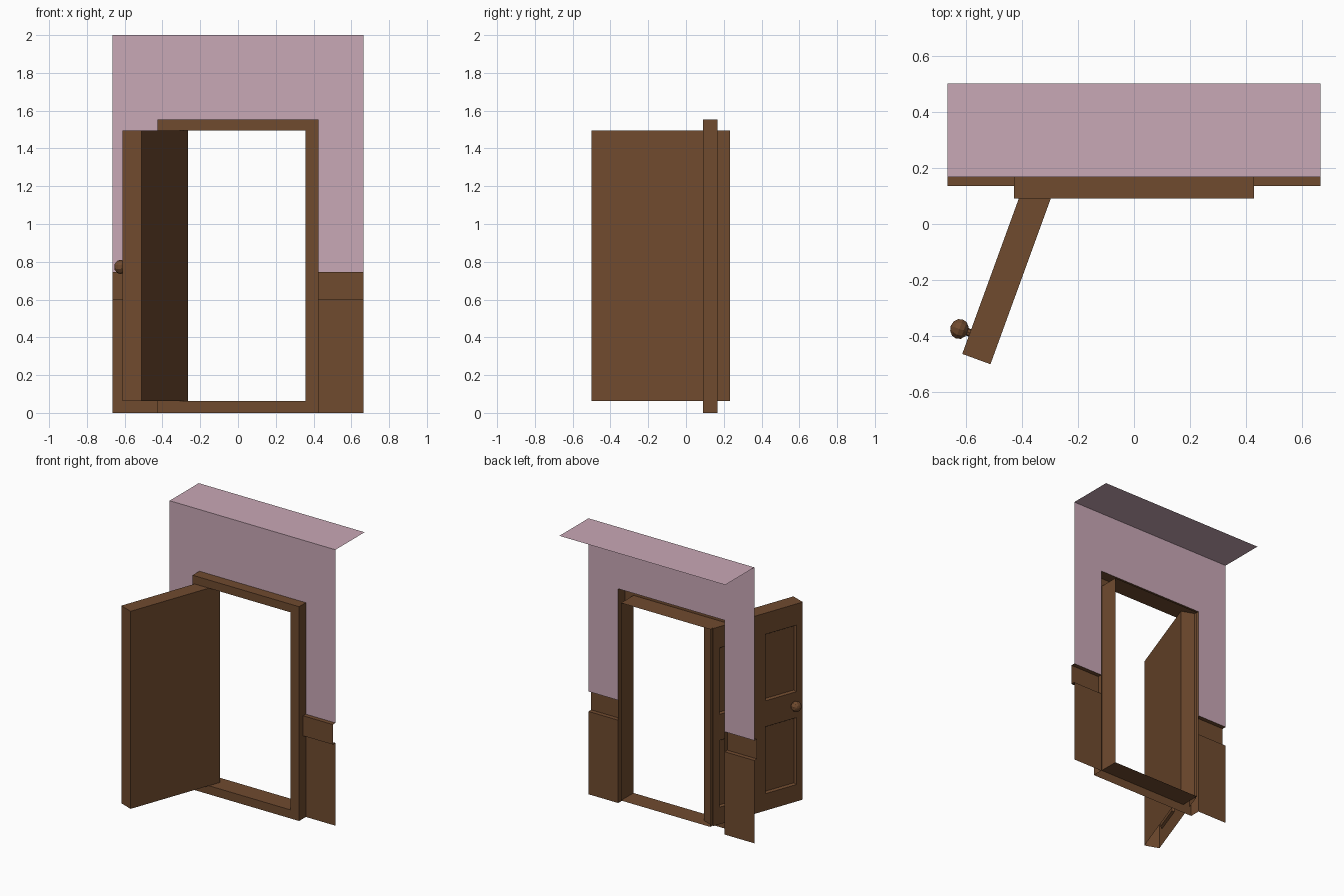
import bpy, bmesh, math
from mathutils import Matrix, Vector

if "Cube" in bpy.data.objects:
    bpy.data.objects.remove(bpy.data.objects["Cube"])


def material(name, rgb):
    m = bpy.data.materials.new(name)
    m.diffuse_color = (*rgb, 1)
    m.use_nodes = True
    m.node_tree.nodes["Principled BSDF"].inputs["Base Color"].default_value = m.diffuse_color
    return m


BROWN = material("brown_wood", (0.162, 0.070, 0.028))
PINK = material("pink_plaster", (0.584, 0.392, 0.468))


def finish(name, bm, mat):
    bmesh.ops.remove_doubles(bm, verts=bm.verts, dist=1e-5)
    me = bpy.data.meshes.new(name)
    bm.to_mesh(me)
    bm.free()
    me.materials.append(mat)
    ob = bpy.data.objects.new(name, me)
    bpy.context.collection.objects.link(ob)
    return ob


def quad(bm, *pts):
    return bm.faces.new([bm.verts.new(p) for p in pts])


def strip(bm, profile, x0, x1):
    """Sweep an open (y, z) profile along x, facing the front when it rises."""
    for (ya, za), (yb, zb) in zip(profile, profile[1:]):
        quad(bm, (x0, ya, za), (x1, ya, za), (x1, yb, zb), (x0, yb, zb))


WX, WY = 0.665, 0.167             # wall half width and plane
OX, OZ = 0.427, 1.553             # outer edge of the frame = wall opening
IX, IZ0, IZ1 = 0.358, 0.062, 1.494  # inner edge of the frame
FY, RAIL_Y, BACK_Y = 0.09, 0.136, 0.233
RAIL0, RAIL1 = 0.6, 0.745

# Plaster wall around the opening, with the ledge running back at the top
bm = bmesh.new()
for x0, x1 in ((-WX, -OX), (OX, WX)):
    strip(bm, [(WY, RAIL1), (WY, OZ)], x0, x1)
for x0, x1 in ((-WX, -OX), (-OX, OX), (OX, WX)):
    strip(bm, [(WY, OZ), (WY, 2), (0.5, 2)], x0, x1)
finish("wall", bm, PINK)

# Wainscot panel with a raised rail, on both sides of the door
for side, x0, x1 in (("left", -WX, -OX), ("right", OX, WX)):
    bm = bmesh.new()
    strip(bm, [(WY, 0), (WY, RAIL0), (RAIL_Y, RAIL0), (RAIL_Y, RAIL1), (WY, RAIL1)], x0, x1)
    finish("wainscot_" + side, bm, BROWN)

# Door frame: flat front, outer returns to the wall, deeper inner lining
bm = bmesh.new()
outer = [(-OX, 0), (OX, 0), (OX, OZ), (-OX, OZ)]
inner = [(-IX, IZ0), (IX, IZ0), (IX, IZ1), (-IX, IZ1)]
for i in range(4):
    (ax, az), (bx, bz) = outer[i], outer[(i + 1) % 4]
    (cx, cz), (dx, dz) = inner[i], inner[(i + 1) % 4]
    quad(bm, (ax, FY, az), (bx, FY, bz), (dx, FY, dz), (cx, FY, cz))
    quad(bm, (cx, FY, cz), (dx, FY, dz), (dx, BACK_Y, dz), (cx, BACK_Y, cz))
    if i:
        quad(bm, (bx, FY, bz), (ax, FY, az), (ax, WY, az), (bx, WY, bz))
finish("door_frame", bm, BROWN)

# Open door: local x runs from the knob edge to the hinge, local +y is the panelled side
PLACE = Matrix.Translation((-0.612, -0.463, 0)) @ Matrix.Rotation(math.radians(70), 4, 'Z')
L, T = 0.718, 0.107
bm = bmesh.new()
xs = [0, 0.052, 0.297, L - 0.297, L - 0.052, L]
zs = [IZ0, 0.185, 0.67, 0.858, 1.34, IZ1]
panels = []
for i in range(5):
    for k in range(5):
        f = quad(bm, (xs[i + 1], 0, zs[k]), (xs[i], 0, zs[k]),
                 (xs[i], 0, zs[k + 1]), (xs[i + 1], 0, zs[k + 1]))
        if i in (1, 3) and k in (1, 3):
            panels.append(f)
quad(bm, (0, -T, IZ0), (L, -T, IZ0), (L, -T, IZ1), (0, -T, IZ1))
quad(bm, (0, 0, IZ0), (0, -T, IZ0), (0, -T, IZ1), (0, 0, IZ1))
quad(bm, (L, -T, IZ0), (L, 0, IZ0), (L, 0, IZ1), (L, -T, IZ1))
quad(bm, (0, -T, IZ1), (L, -T, IZ1), (L, 0, IZ1), (0, 0, IZ1))
bm.normal_update()
bmesh.ops.inset_individual(bm, faces=panels, thickness=0.013, depth=-0.015)
finish("door", bm, BROWN).matrix_world = PLACE

# Door knob: flattened ball on a short stem
bm = bmesh.new()
turn = Matrix.Rotation(math.radians(90), 4, 'X')
bmesh.ops.create_uvsphere(bm, u_segments=10, v_segments=6, radius=0.038,
                          matrix=Matrix.Translation((0.08, 0.04, 0.773)) @ turn
                          @ Matrix.Diagonal((1, 1, 0.86, 1)))
bmesh.ops.create_cone(bm, cap_ends=True, segments=8, radius1=0.014, radius2=0.014, depth=0.03,
                      matrix=Matrix.Translation((0.08, 0.01, 0.773)) @ turn)
finish("door_knob", bm, BROWN).matrix_world = PLACE
